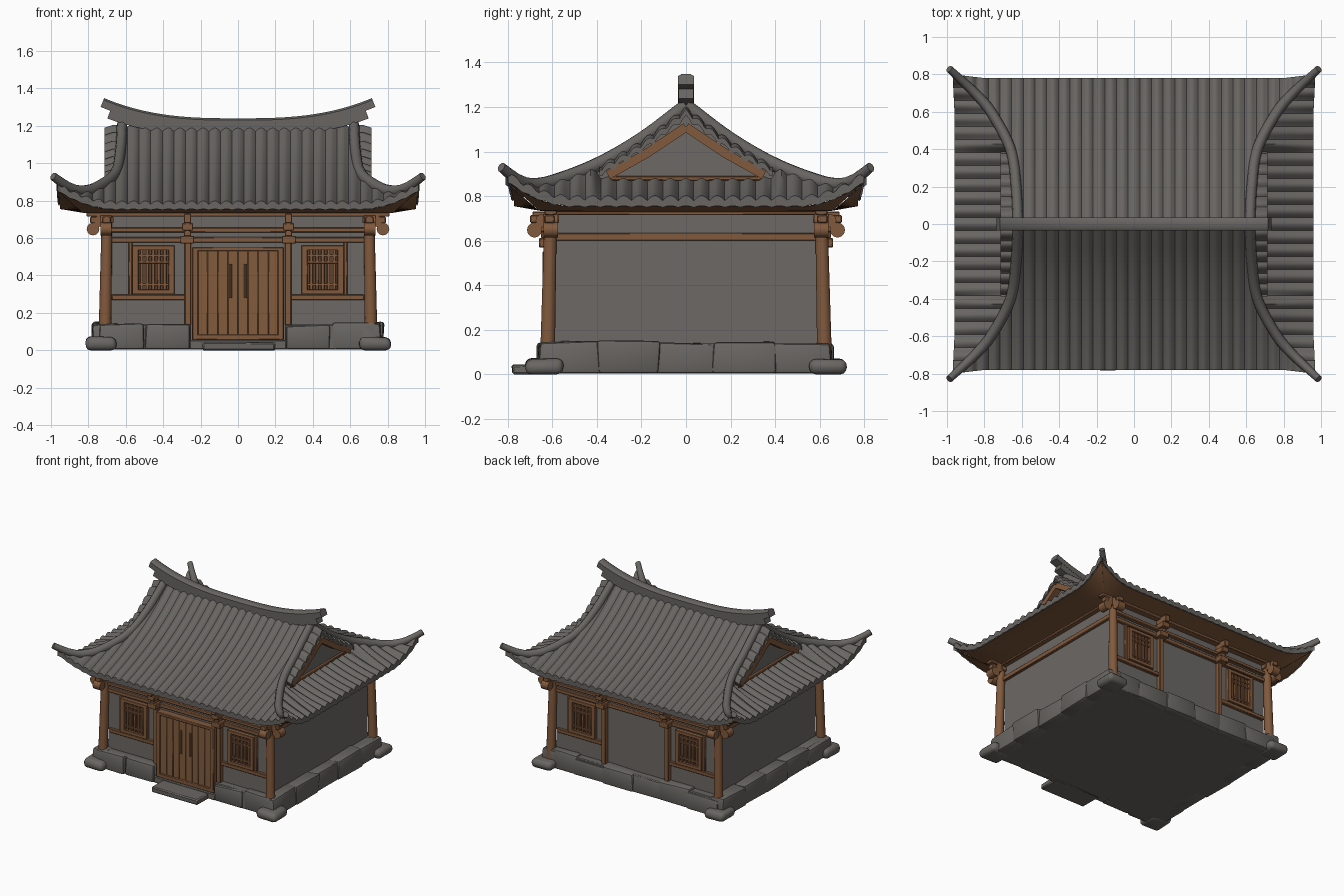
import bpy, bmesh, math, random
from mathutils import Vector

if "Cube" in bpy.data.objects:
    bpy.data.objects.remove(bpy.data.objects["Cube"])
random.seed(4)

def material(name, *rgb):
    m = bpy.data.materials.new(name)
    m.diffuse_color = (*rgb, 1)
    m.use_nodes = True
    m.node_tree.nodes["Principled BSDF"].inputs["Base Color"].default_value = m.diffuse_color
    return m

TILE = material("roof grey", 0.138, 0.130, 0.120)
WALL = material("plaster grey", 0.15, 0.14, 0.13)
STONE = material("stone grey", 0.14, 0.132, 0.122)
WOOD = material("brown wood", 0.22, 0.10, 0.045)
DOOR = material("door wood", 0.225, 0.107, 0.048)
DARK = material("dark wood", 0.10, 0.055, 0.032)

def finish(bm, name, mat, angle=40):
    me = bpy.data.meshes.new(name)
    bm.to_mesh(me)
    bm.free()
    me.materials.append(mat)
    me.polygons.foreach_set("use_smooth", [True] * len(me.polygons))
    me.set_sharp_from_angle(angle=math.radians(angle))
    bpy.context.collection.objects.link(bpy.data.objects.new(name, me))

def boxes(name, items, mat, bevel=0.004, jitter=0.0, segments=1):
    """Boxes given as (x0, x1, y0, y1, z0, z1), optionally roughened."""
    bm = bmesh.new()
    for b in items:
        for v in bmesh.ops.create_cube(bm, size=1)["verts"]:
            low = v.co.z < 0
            v.co = [(b[2 * i] + b[2 * i + 1]) / 2 + v.co[i] * (b[2 * i + 1] - b[2 * i])
                    + (0 if low and i == 2 else random.uniform(-jitter, jitter)) for i in range(3)]
    if bevel:
        bmesh.ops.bevel(bm, geom=bm.edges[:], offset=bevel, segments=segments,
                        profile=0.5, affect='EDGES', clamp_overlap=True)
    bmesh.ops.recalc_face_normals(bm, faces=bm.faces[:])
    finish(bm, name, mat)

def mirrored(items, mx=True, my=True):
    """Repeat boxes across x and y."""
    return [(*sorted((a * sx, b * sx)), *sorted((c * sy, d * sy)), e, f)
            for a, b, c, d, e, f in items
            for sx in ((1, -1) if mx else (1,)) for sy in ((1, -1) if my else (1,))]

def sheet(name, cols, mat, up=True):
    """Surface through columns of points, facing up or down."""
    bm = bmesh.new()
    vs = [[bm.verts.new(p) for p in c] for c in cols]
    for a, b in zip(vs, vs[1:]):
        for i in range(len(a) - 1):
            bm.faces.new((a[i], b[i], b[i + 1], a[i + 1]))
    bm.normal_update()
    if (sum(f.normal.z * f.calc_area() for f in bm.faces) > 0) != up:
        bmesh.ops.reverse_faces(bm, faces=bm.faces[:])
    finish(bm, name, mat, 50)

def sweep(name, path, section, mat, tip=1.0):
    """Closed (side, height) section along a path, narrowing to tip at the end."""
    bm, rings, n = bmesh.new(), [], len(section)
    for i, p in enumerate(path):
        d = (Vector(path[min(i + 1, len(path) - 1)]) - Vector(path[max(i - 1, 0)])).normalized()
        side = d.cross(Vector((0, 0, 1))).normalized()
        k = 1 - (1 - tip) * max(0, i / (len(path) - 1) - .8) * 5
        rings.append([bm.verts.new(Vector(p) + (side * s + side.cross(d) * h) * k) for s, h in section])
    for a, b in zip(rings, rings[1:]):
        for i in range(n):
            bm.faces.new((a[i], a[(i + 1) % n], b[(i + 1) % n], b[i]))
    bm.faces.new(rings[0])
    bm.faces.new(rings[-1])
    bmesh.ops.recalc_face_normals(bm, faces=bm.faces[:])
    finish(bm, name, mat, 50)

def rods(name, items, mat, sides=12):
    """Tapered rods given as (start, end, r0, r1)."""
    bm = bmesh.new()
    for a, b, r0, r1 in items:
        a, b = Vector(a), Vector(b)
        m = (b - a).to_track_quat('Z', 'Y').to_matrix().to_4x4()
        m.translation = (a + b) / 2
        bmesh.ops.create_cone(bm, cap_ends=True, segments=sides, radius1=r0, radius2=r1,
                              depth=(b - a).length, matrix=m)
    finish(bm, name, mat)

def spline(*pts):
    """Smooth function through (t, value) points."""
    def slope(i):
        (t0, v0), (t1, v1) = pts[max(i - 1, 0)], pts[min(i + 1, len(pts) - 1)]
        return (v1 - v0) / (t1 - t0)
    def f(t):
        t = min(max(t, pts[0][0]), pts[-1][0])
        i = next(k for k in range(len(pts) - 1) if t <= pts[k + 1][0])
        (t0, v0), (t1, v1) = pts[i], pts[i + 1]
        h, u = t1 - t0, (t - t0) / (t1 - t0)
        return (v0 * (1 + 2 * u) * (1 - u) ** 2 + slope(i) * h * u * (1 - u) ** 2
                + v1 * u * u * (3 - 2 * u) + slope(i + 1) * h * u * u * (u - 1))
    return f

# Roof shape: hip line in plan (both ways) and height, then the slope profiles
PLAN = ((0, .62), (.2, .63), (.4, .66), (.6, .765), (.7, .85), (.84, 1.0))
hip_x, hip_y = spline(*PLAN), spline(*[(x, y) for y, x in PLAN])
hip_z = spline((0, 1.2), (.2, 1.05), (.4, .935), (.6, .858), (.68, .845), (.75, .858), (.84, .918))
main_z = spline((0, 1.2), (.2, 1.05), (.4, .935), (.6, .848), (.78, .785), (.9, .76))
skirt_z = spline((.62, .885), (.75, .84), (.85, .81), (.96, .785), (1.1, .76))

def ramp(t, a, b):
    return min(max((abs(t) - a) / (b - a), 0), 1)

def rib(s, pitch, high=.02):
    return high * abs(math.cos(math.pi * s / pitch)) - .006

def tiles(start, end, lift0, lift1, prof, bump, rows):
    """One column of a slope as (distance, height), with a drop at the eave."""
    col = []
    for r in range(rows + 1):
        t = r / rows
        d = start + (end - start) * t
        col.append((d, prof(d) + lift0 * (1 - t) + lift1 * t + bump))
    return col + [(end, col[-1][1] - .034 - bump * .7)]

# Front and back slopes
for s, label in ((-1, "front"), (1, "back")):
    cols, under = [], []
    for i in range(187):
        x = .965 * (i / 93 - 1)
        y0 = hip_y(abs(x)) if abs(x) > .632 else 0
        y1, z1 = max(.78 + .02 * ramp(x, .8, .965), y0 + .002), .785 + .10 * ramp(x, .65, .965) ** 2
        col = tiles(y0, y1, hip_z(y0) - main_z(y0), z1 - main_z(y1), main_z, rib(x, .062), 14)
        cols.append([(x, s * d, z) for d, z in col])
        under.append([(x * .73, s * .59, .728), (x * .86, s * .66, .735), (x, s * (y1 - .008), z1 - .03)])
    sheet(label + "_roof_slope", cols, TILE)
    sheet(label + "_soffit", under, WOOD, up=False)

# Side skirts with the gables above
for s, label in ((-1, "left"), (1, "right")):
    cols, under, verge = [], [], []
    for i in range(139):
        y = .80 * (i / 69 - 1)
        x0 = hip_x(abs(y)) if abs(y) > .4 else .645
        x1, z1 = max(.96 + .01 * ramp(y, .6, .8), x0 + .002), .785 + .11 * ramp(y, .5, .8) ** 2
        lift = (hip_z(abs(y)) - skirt_z(x0)) * ramp(y, .37, .43)
        col = tiles(x0, x1, lift, z1 - skirt_z(x1), skirt_z, rib(y, .07, .024), 8)
        cols.append([(s * d, y, z) for d, z in col])
        under.append([(s * .705, y * .735, .728), (s * .83, y * .825, .735), (s * (x1 - .008), y, z1 - .03)])
        yv = y * .485
        z = hip_z(abs(yv)) - .01 + rib(y, .12)
        verge.append([(s * .61, yv, z), (s * .67, yv, z), (s * .715, yv, z - .015), (s * .715, yv, z - .042)])
    sheet(label + "_skirt_roof", cols, TILE)
    sheet(label + "_soffit", under, WOOD, up=False)
    sheet(label + "_verge_tiles", verge, TILE)
    bm = bmesh.new()
    vs = [bm.verts.new((s * .665, y, z)) for y, z in ((-.4, .86), (.4, .86), (.4, .92), (.2, 1.03),
                                                     (0, 1.17), (-.2, 1.03), (-.4, .92))]
    bm.faces.new(vs if s > 0 else vs[::-1])
    finish(bm, label + "_gable_wall", WALL)
    bar = [(-.024, -.02), (.024, -.02), (.024, .02), (-.024, .02)]
    for e in (-1, 1):
        sweep(label + "_gable_rafter", [(s * .69, e * .35, .895), (s * .69, e * .18, .99),
                                        (s * .69, 0, 1.11)], bar, WOOD)
boxes("gable_sills", mirrored([(.66, .685, -.34, .34, .87, .89)], my=False), WOOD)

# Curved hip ridges with upturned tips
oval = [(.028 * math.cos(a * math.pi / 5), .032 * math.sin(a * math.pi / 5)) for a in range(10)]
for sx, sy in ((-1, -1), (-1, 1), (1, -1), (1, 1)):
    ys = [.829 * k / 24 for k in range(25)]
    sweep("hip_ridge", [(sx * hip_x(y), sy * y, hip_z(y) + .006 + .014 * ramp(y, .7, .83)) for y in ys],
          oval, TILE, .7)

# Main ridge: lower course and cap
for name, half, w, lo, hi in (("ridge_base", .675, .033, -.07, 0), ("ridge_cap", .725, .035, -.026, .025)):
    xs = [half * (k / 16 - 1) for k in range(33)]
    sweep(name, [(x, 0, 1.215 + .112 * (abs(x) / .73) ** 2.8) for x in xs],
          [(-w, lo), (w, lo), (w, hi - .01), (w * .6, hi), (-w * .6, hi), (-w, hi - .01)], TILE)

# Plaster walls and rough stone base, open in front of the door
boxes("walls", [(-.685, .685, -.59, .59, .05, .74)], WALL, 0)
boxes("base_floor", [(-.755, .755, -.585, .645, .004, .138), (.25, .755, -.645, -.57, .004, .138),
                     (-.755, -.25, -.645, -.57, .004, .138), (-.26, .26, -.65, -.57, .004, .055)], STONE, .006)
rocks, r = [], random.uniform
for s in (-1, 1):
    for k in range(6):
        x = -.72 + k * .24
        a, b = (x - .01, x + .24 + r(0, .02)) if s > 0 else (x + (k - 2.5) * .01, x + .24 + (k - 2.5) * .01)
        if s > 0 or k not in (2, 3):
            rocks.append((a, b, *sorted((s * .58, s * r(.65, .67))), .004, r(.13, .148)))
    for k in range(5):
        y = -.65 + k * .26
        rocks.append((*sorted((s * .66, s * r(.76, .78))), y - .01, y + .26 + r(0, .02), .004, r(.135, .15)))
boxes("base_stones", rocks, STONE, .016, .007, 2)
boxes("corner_stones", mirrored([(.65, .815, .555, .72, 0, .07)]), STONE, .03, .006, 3)
boxes("door_step", [(-.19, .20, -.78, -.60, 0, .045)], STONE, .008, .004)

# Corner columns with scrolled brackets
posts, scrolls = [], []
for sx, sy in ((-1, -1), (-1, 1), (1, -1), (1, 1)):
    posts.append(((sx * .712, sy * .622, .06), (sx * .70, sy * .607, .74), .034, .028))
    for d, z, q in ((.065, .648, .034), (.03, .69, .03)):
        scrolls.append(((sx * (.71 + d), sy * .575, z), (sx * (.71 + d), sy * .64, z), q, q))
        scrolls.append(((sx * .675, sy * (.615 + d), z), (sx * .735, sy * (.615 + d), z), q, q))
rods("corner_columns", posts, WOOD, 14)
rods("bracket_scrolls", scrolls, WOOD)
boxes("bracket_arms", mirrored([(.665, .79, .59, .635, .68, .715), (.68, .725, .57, .70, .68, .715)]), WOOD)

# Beams and posts
boxes("side_beams", mirrored([(.67, .705, -.59, .59, .60, .635), (.67, .72, -.60, .60, .715, .74)], my=False), WOOD)
boxes("long_beams", mirrored([(-.68, .68, .58, .612, .575, .605), (-.68, .68, .58, .62, .63, .655),
                              (-.81, .81, .58, .635, .715, .742)], mx=False), WOOD)
boxes("wall_posts", mirrored([(.25, .285, .58, .622, .10, .60), (.275, .675, .58, .612, .268, .297),
                              (.565, .585, .58, .605, .29, .58)]), WOOD)
boxes("post_brackets", mirrored([(.235, .31, .58, .66, .57, .612), (.25, .29, .58, .65, .61, .64),
                                 (.24, .30, .58, .675, .64, .68), (.25, .29, .58, .69, .68, .73)]), WOOD)

# Lattice windows
boxes("window_panels", mirrored([(.345, .56, .588, .595, .30, .56)]), DARK, 0)
frame = [(.34, .372, .59, .62, .30, .56), (.533, .565, .59, .62, .30, .56),
         (.34, .565, .59, .62, .30, .325), (.34, .565, .59, .62, .535, .56)]
frame += [(.383 + k * .031, .4 + k * .031, .59, .608, .32, .54) for k in range(5)]
frame += [(.36, .545, .59, .611, z, z + .013) for z in (.345, .465, .50)]
boxes("window_lattice", mirrored(frame), WOOD, .002)

# Front plank door with frame and pulls
boxes("door_frame", [(-.245, -.212, -.645, -.58, .055, .55), (.212, .245, -.645, -.58, .055, .55),
                     (-.245, .245, -.645, -.58, .53, .552), (-.245, .245, -.645, -.58, .055, .085)], WOOD)
boxes("door_planks", [(-.216 + k * .054, -.162 + k * .054, -.634, -.59, .08, .54) for k in range(8)], DOOR, .0025)
rods("door_pulls", [((x, -.636, .28), (x, -.636, .46), .008, .008) for x in (-.04, .04)], DOOR, 8)
